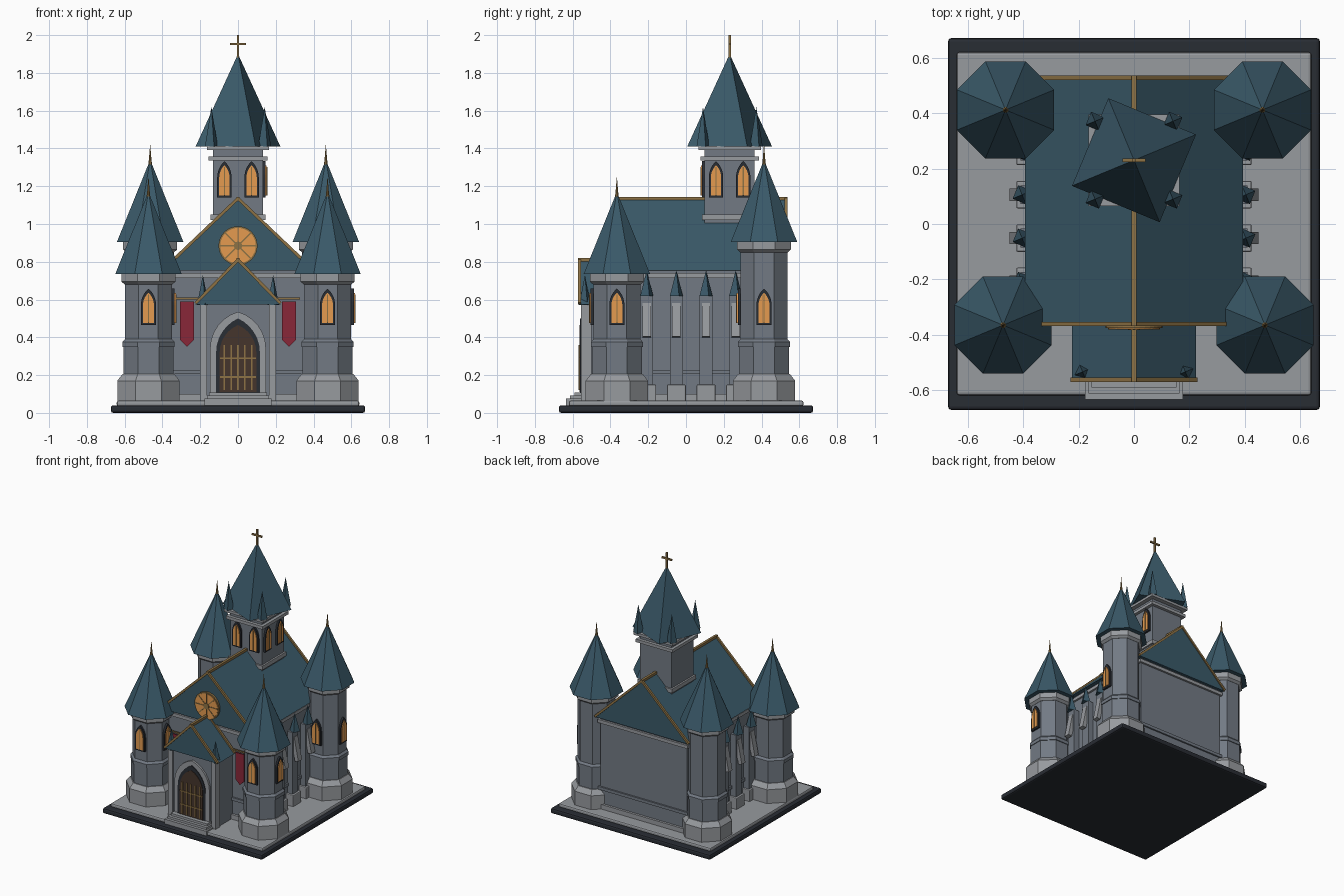
import bpy, bmesh
from math import pi, cos, sin, sqrt, acos, atan2
from mathutils import Matrix, Vector

if "Cube" in bpy.data.objects:
    bpy.data.objects.remove(bpy.data.objects["Cube"])


def material(name, rgb):
    m = bpy.data.materials.new(name)
    m.diffuse_color = (*rgb, 1)
    m.use_nodes = True
    m.node_tree.nodes["Principled BSDF"].inputs["Base Color"].default_value = m.diffuse_color
    return m


STONE = material("stone", (0.17, 0.195, 0.23))
LIGHT = material("light_stone", (0.31, 0.325, 0.345))
SLATE = material("slate", (0.042, 0.1, 0.14))
DARK = material("dark", (0.022, 0.026, 0.034))
GOLD = material("gold", (0.27, 0.17, 0.06))
GLOW = material("glow", (0.78, 0.33, 0.08))
WOOD = material("wood", (0.06, 0.035, 0.025))
RED = material("red", (0.25, 0.02, 0.04))


def finish(name, bm, mat, xf=Matrix(), bevel=0):
    bmesh.ops.recalc_face_normals(bm, faces=bm.faces)
    me = bpy.data.meshes.new(name)
    bm.to_mesh(me)
    bm.free()
    ob = bpy.data.objects.new(name, me)
    bpy.context.collection.objects.link(ob)
    ob.matrix_world = xf
    me.materials.append(mat)
    if bevel:
        b = ob.modifiers.new("bevel", "BEVEL")
        b.width, b.segments = bevel, 2
    return ob


def box(name, x, y, z, mat, bevel=0, xf=Matrix()):
    """Box from (min, max) ranges."""
    bm = bmesh.new()
    bmesh.ops.create_cube(bm, size=1)
    for v in bm.verts:
        v.co = [(r[0] + r[1]) / 2 + c * (r[1] - r[0]) for r, c in zip((x, y, z), v.co)]
    return finish(name, bm, mat, xf, bevel)


def lathe(name, n, prof, x, y, mat):
    """n-sided tower of (circumradius, z) rings, turned 22.5 degrees."""
    bm = bmesh.new()
    rings = []
    for r, z in prof:
        rings.append([bm.verts.new((x + r * cos(pi / 8 + 2 * pi * i / n),
                                    y + r * sin(pi / 8 + 2 * pi * i / n), z)) for i in range(n)])
    for a, b in zip(rings, rings[1:]):
        for i in range(n):
            j = (i + 1) % n
            bm.faces.new((a[i], a[j], b[j], b[i]))
    bm.faces.new(rings[0])
    bm.faces.new(rings[-1])
    bmesh.ops.remove_doubles(bm, verts=bm.verts, dist=1e-5)
    return finish(name, bm, mat)


def prism(name, pts, y0, y1, mat, xf=Matrix()):
    """Outline in x-z extruded along y."""
    bm = bmesh.new()
    f = bm.faces.new([bm.verts.new((x, y0, z)) for x, z in pts])
    new = bmesh.ops.extrude_face_region(bm, geom=[f])["geom"]
    bmesh.ops.translate(bm, vec=(0, y1 - y0, 0), verts=[g for g in new if isinstance(g, bmesh.types.BMVert)])
    return finish(name, bm, mat, xf)


def beam(name, p, q, t, mat):
    p, q = Vector(p), Vector(q)
    xf = Matrix.Translation((p + q) / 2) @ (q - p).to_track_quat("Z", "Y").to_matrix().to_4x4()
    h, l = t / 2, (q - p).length / 2
    return box(name, (-h, h), (-h, h), (-l, l), mat, xf=xf)


def arch(w, z0, spring, top, n=6):
    """Pointed arch outline with half width w."""
    h = top - spring
    r = (w * w + h * h) / (2 * w)
    end = atan2(h, r - w)  # angle of the apex on the right-hand arc
    right = [(w - r + r * cos(end * i / n), spring + r * sin(end * i / n)) for i in range(n + 1)]
    return [(-w, z0), (w, z0)] + right + [(-x, z) for x, z in right[-2::-1]]


def window(name, w, z0, z1, xf):
    s = z1 - (z1 - z0) * 0.45
    prism(name + "_frame", arch(w, z0, s, z1), -0.014, 0.02, DARK, xf)
    prism(name + "_glass", arch(w * .72, z0 + .012, s, z1 - .022), -0.02, 0, GLOW, xf)
    box(name + "_mullion", (-.003, .003), (-.023, 0), (z0 + .012, z1 - .03), GOLD, xf=xf)


def gable(name, w, eave, ridge, y0, y1):
    """Solid gabled roof with gold verge and ridge trim."""
    prism(name, [(-w, eave), (w, eave), (0, ridge)], y0, y1, SLATE)
    for y in (y0, y1):
        for s in (-1, 1):
            beam(name + "_verge", (s * w, y, eave + .005), (0, y, ridge + .005), .016, GOLD)
    beam(name + "_ridge", (0, y0 - .008, ridge + .005), (0, y1 + .008, ridge + .005), .018, GOLD)


def place(x, y, turn=0):
    return Matrix.Translation((x, y, 0)) @ Matrix.Rotation(turn, 4, "Z")


# Base slabs and entrance steps
box("base", (-.673, .673), (-.673, .673), (0, .04), DARK, .012)
box("paving", (-.642, .642), (-.62, .622), (.035, .065), LIGHT, .01)
for i in range(3):
    box("step", (-.177 + i * .012, .177 - i * .012), (-.635 + i * .022, -.5), (.04, .075 + i * .017), LIGHT)

# Nave with plinth, string course, cornice and roof
for name, g, z, mat in (("nave_walls", 0, (.05, .757), STONE), ("nave_plinth", .018, (.05, .1), LIGHT),
                        ("nave_string_course", .012, (.205, .228), STONE),
                        ("nave_cornice", .015, (.715, .74), LIGHT)):
    box(name, (-.365 - g, .365 + g), (-.335 - g, .51 + g), z, mat)
gable("nave_roof", .395, .755, 1.13, -.362, .53)

# Buttresses with sloped struts and pinnacles
for s in (-1, 1):
    for i in range(4):
        y = -.208 + i * .157
        xf = place(0, y, 0 if s > 0 else pi)
        box("buttress_base", (.35, .426), (-.05, .05), (.05, .15), LIGHT, .006, xf)
        box("buttress", (.35, .41), (-.034, .034), (.15, .62), STONE, 0, xf)
        tilt = xf @ Matrix.Translation((.418, 0, .49)) @ Matrix.Rotation(-.2, 4, "Y")
        box("buttress_strut", (-.015, .015), (-.022, .022), (-.09, .09), LIGHT, 0, tilt)
        lathe("buttress_pinnacle", 4, [(.037, .62), (0, .755)], s * .405, y, SLATE)

# Corner towers: octagonal shaft, bands, spire, finial and two windows each
K = 1 / cos(pi / 8)
for s in (-1, 1):
    for x, y, top in ((s * .474, -.366, .735), (s * .465, .413, .905)):
        lathe("tower_plinth", 8, [(.165 * K, .05), (.165 * K, .17), (.138 * K, .205)], x, y, LIGHT)
        lathe("tower_shaft", 8, [(.132 * K, .17), (.132 * K, .36), (.125 * K, .38), (.125 * K, top)], x, y, STONE)
        lathe("tower_band", 8, [(.138 * K, .35), (.138 * K, .375), (.125 * K, .39)], x, y, STONE)
        lathe("tower_cornice", 8, [(.126 * K, top - .055), (.143 * K, top - .04), (.143 * K, top)], x, y, LIGHT)
        lathe("tower_spire", 8, [(.176 * K, top), (0, top + .435)], x, y, SLATE)
        lathe("tower_finial", 8, [(.012, top + .4), (.007, top + .44), (0, top + .52)], x, y, GOLD)
        window("tower_front_window", .04, .465, .658, place(x, y - .125))
        window("tower_side_window", .04, .465, .658, place(x + .125, y, pi / 2))

# Belfry over the ridge
BY = .231
for name, h, z, mat in (("belfry_walls", .132, (.9, 1.4), STONE), ("belfry_base_band", .145, (1.02, 1.05), LIGHT),
                        ("belfry_middle_band", .155, (1.335, 1.358), LIGHT),
                        ("belfry_top_slab", .165, (1.392, 1.412), LIGHT)):
    box(name, (-h, h), (BY - h, BY + h), z, mat)
for o in (-.072, .072):
    window("belfry_front_window", .038, 1.14, 1.333, place(o, BY - .132))
    window("belfry_side_window", .038, 1.14, 1.333, place(.132, BY + o, pi / 2))
    for p in (-.141, .141):
        lathe("belfry_pinnacle", 4, [(.037, 1.41), (0, 1.62)], o / .072 * .141, BY + p, SLATE)
lathe("belfry_spire", 4, [(.243, 1.41), (0, 1.9)], 0, BY, SLATE)
beam("cross_post", (0, BY, 1.86), (0, BY, 2), .013, GOLD)
beam("cross_arm", (-.042, BY, 1.953), (.042, BY, 1.953), .012, GOLD)

# Porch with pilasters, arched door and roof
box("porch_walls", (-.19, .19), (-.54, -.33), (.05, .58), STONE)
gable("porch_roof", .225, .575, .805, -.563, -.36)
for s in (-1, 1):
    box("porch_pilaster", (s * .182 - .018, s * .182 + .018), (-.555, -.5), (.06, .575), LIGHT)
    lathe("porch_pinnacle", 4, [(.034, .57), (0, .73)], s * .186, -.535, SLATE)
prism("door_surround", arch(.148, .08, .34, .535), -.555, -.53, LIGHT)
prism("door_frame", arch(.116, .1, .32, .5), -.56, -.53, DARK)
prism("door", arch(.097, .11, .32, .465), -.564, -.53, WOOD)
for i in range(5):
    x = (i - 2) * .037
    box("door_bar", (x - .004, x + .004), (-.57, -.55), (.12, .36), GOLD)
for z in (.19, .29):
    box("door_rail", (-.095, .095), (-.569, -.55), (z - .004, z + .004), GOLD)

# Rose window
ROSE = Matrix.Translation((0, -.366, .885)) @ Matrix.Rotation(pi / 2, 4, "X")
for name, r, d, mat in (("rose_rim", .103, .022, GOLD), ("rose_glass", .094, .028, GLOW), ("rose_hub", .022, .036, GOLD)):
    bm = bmesh.new()
    bmesh.ops.create_cone(bm, cap_ends=True, segments=32, radius1=r, radius2=r, depth=d)
    finish(name, bm, mat, ROSE)
for i in range(4):
    a = i * pi / 4
    d = Vector((cos(a), 0, sin(a))) * .094
    c = Vector((0, -.379, .885))
    beam("rose_spoke", c - d, c + d, .007, GOLD)

# Banners beside the porch
for s in (-1, 1):
    xf = place(s * .27, -.36)
    prism("banner", [(-.036, .59), (-.036, .385), (0, .35), (.036, .385), (.036, .59)], -.004, .004, RED, xf)
    beam("banner_rod", (s * .27 - .058, -.36, .605), (s * .27 + .058, -.36, .605), .01, GOLD)
